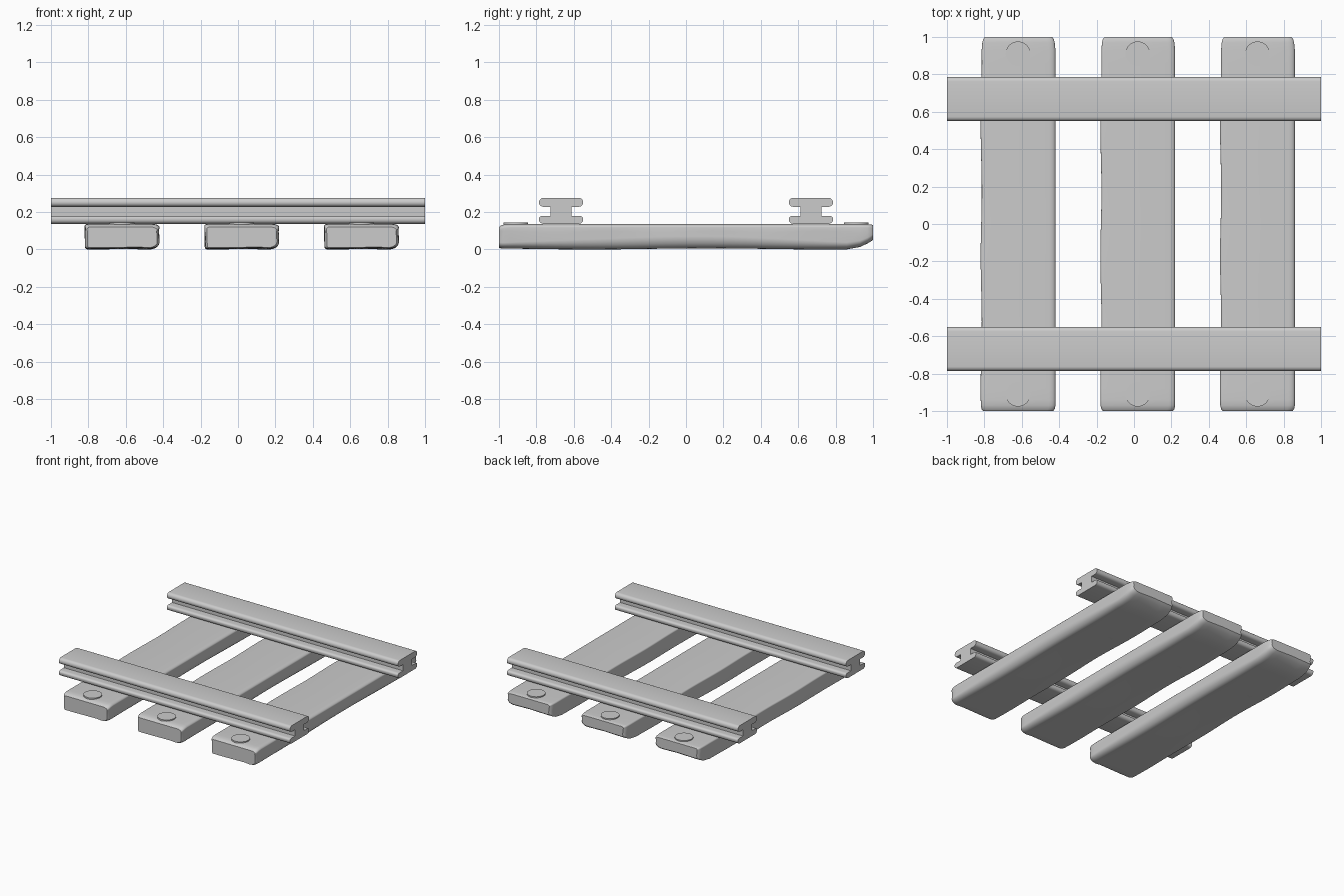
import bpy, bmesh
from math import sin, cos, pi, radians

if "Cube" in bpy.data.objects:
    bpy.data.objects.remove(bpy.data.objects["Cube"])


def loft(name, rings):
    """Skin closed rings of points and cap both ends."""
    bm = bmesh.new()
    vs = [[bm.verts.new(p) for p in r] for r in rings]
    n = len(vs[0])
    for a, b in zip(vs, vs[1:]):
        for i in range(n):
            j = (i + 1) % n
            bm.faces.new((a[i], a[j], b[j], b[i]))
    bm.faces.new(vs[0])
    bm.faces.new(vs[-1])
    bmesh.ops.recalc_face_normals(bm, faces=bm.faces)
    me = bpy.data.meshes.new(name)
    bm.to_mesh(me)
    bm.free()
    ob = bpy.data.objects.new(name, me)
    bpy.context.collection.objects.link(ob)
    bpy.ops.object.select_all(action='DESELECT')
    ob.select_set(True)
    bpy.context.view_layer.objects.active = ob
    bpy.ops.object.shade_smooth_by_angle(angle=radians(40))
    return ob


def arc(cx, cz, rx, rz, start, steps=5):
    """Quarter ellipse, anticlockwise from the start angle in degrees."""
    return [(cx + rx * cos(radians(start + 90 * i / steps)),
             cz + rz * sin(radians(start + 90 * i / steps))) for i in range(steps + 1)]


# Rails: rounded I profile, right half mirrored to the left
half = (arc(0.094, 0.159, 0.024, 0.022, -90) + arc(0.098, 0.165, 0.02, 0.014, 0)
        + [(0.056, 0.179), (0.056, 0.228)]
        + arc(0.094, 0.25, 0.024, 0.022, -90) + arc(0.094, 0.252, 0.024, 0.024, 0))
half = [p for i, p in enumerate(half) if i == 0 or abs(p[0] - half[i-1][0]) + abs(p[1] - half[i-1][1]) > 1e-4]
profile = half + [(-y, z) for y, z in reversed(half)]
for side, yc in (("front", -0.668), ("back", 0.668)):
    loft(side + "_rail", [[(x, yc + y, z) for y, z in profile] for x in (-1, 1)])


def sleeper_ring(xc, y, inset, top, lift):
    """Worn timber section with a softened lower right edge."""
    left = xc - 0.2 + inset + 0.003 * (1 + sin(9 * y))
    right = xc + 0.2 - inset
    low = 0.003 + 0.003 * sin(5 * y + 1) + lift
    worn = 0.03 + 0.035 * cos(y * pi / 2)
    pts = arc(right - 0.05, low + worn, 0.05, worn, -90)
    pts.append((right - 0.003, 0.095 + 0.004 * sin(11 * y)))
    pts += arc(right - 0.035, top - 0.018, 0.035, 0.018, 0)
    pts += arc(left + 0.015, top - 0.012, 0.015, 0.012, 90)
    pts.append((left + 0.004 + 0.004 * sin(7 * y), 0.07))
    pts += arc(left + 0.014, low + 0.012, 0.012, 0.012, 180)
    # gentle ripple along the underside
    for k in range(1, 4):
        x = left + (right - left) * k / 4
        pts.append((x, low + 0.004 * (1 + sin(4 * y + k * 2)) * 0.5))
    return [(x, y, max(z, 0)) for x, z in pts]


# Stations along a sleeper: y, side inset, top height, underside lift
stations = [(-1, 0.012, 0.12, 0.004), (-0.99, 0.004, 0.128, 0.001), (-0.97, 0, 0.134, 0)]
stations += [(-0.94 + 0.06 * i, 0, 0.136, 0) for i in range(31)]
stations += [(0.93, 0, 0.136, 0.012), (0.97, 0.004, 0.135, 0.03),
             (0.988, 0.009, 0.134, 0.04), (1, 0.018, 0.13, 0.05)]

for n, xc in enumerate((-0.62, 0.02, 0.66), 1):
    loft(f"sleeper_{n}", [sleeper_ring(xc, *s) for s in stations])
    # Flat round bolt heads at both ends
    for side, y in (("front", -0.91), ("back", 0.91)):
        loft(f"{side}_bolt_{n}", [[(xc + 0.066 * cos(2 * pi * i / 32), y + 0.066 * sin(2 * pi * i / 32), z)
                                   for i in range(32)] for z in (0.12, 0.144)])
